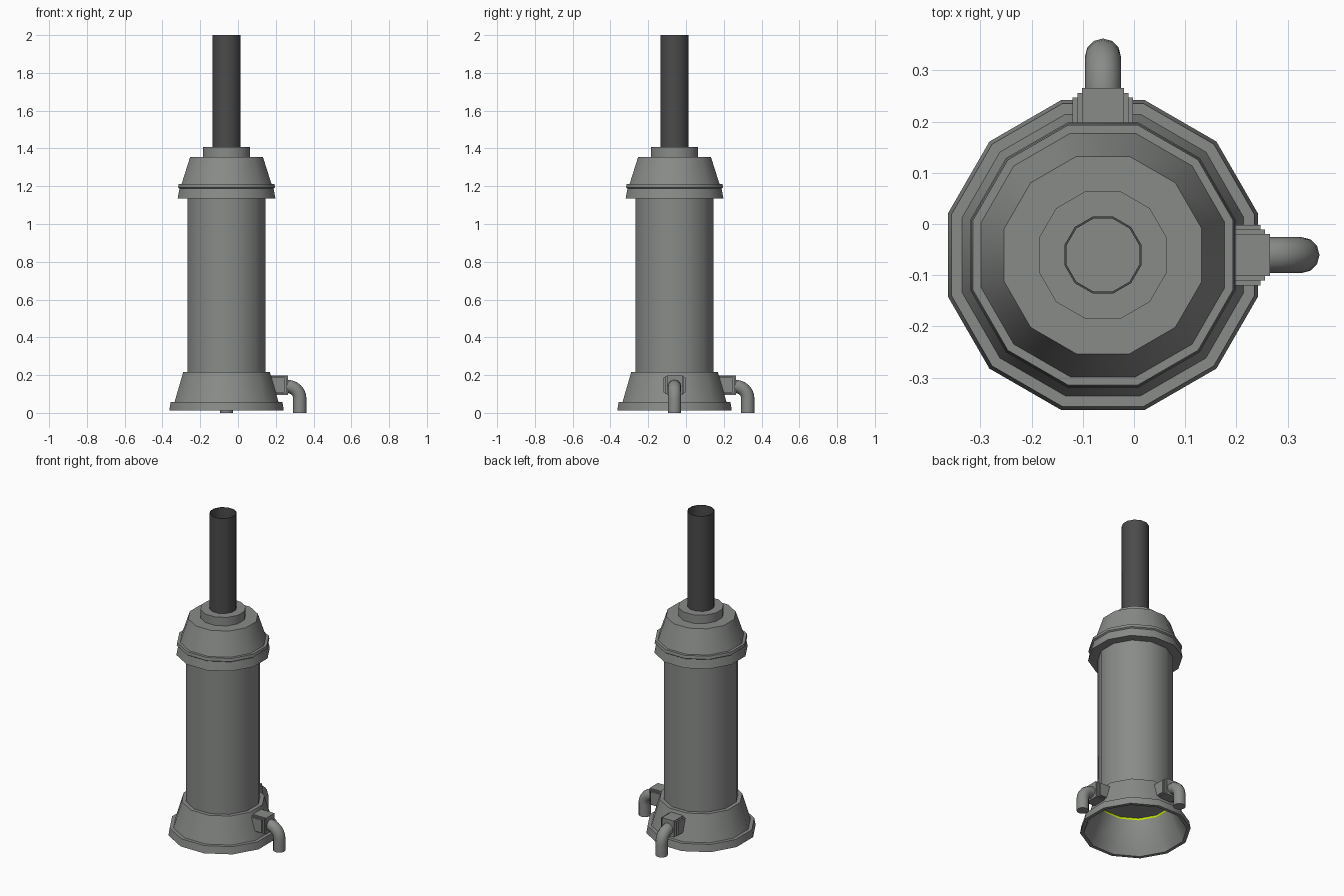
import bpy, bmesh, math
from mathutils import Matrix, Vector

cube = bpy.data.objects.get("Cube")
if cube:
    bpy.data.objects.remove(cube, do_unlink=True)

C = -0.0607          # axis of the column in x and y
SIDES = 12


def material(name, rgb):
    m = bpy.data.materials.new(name)
    m.use_nodes = True
    m.diffuse_color = (*rgb, 1)
    m.node_tree.nodes["Principled BSDF"].inputs["Base Color"].default_value = (*rgb, 1)
    return m


grey = material("steel grey", (0.25, 0.26, 0.25))
dark = material("dark iron", (0.07, 0.07, 0.07))
lime = material("lime seal", (0.55, 0.75, 0.0))


def finish(name, bm, *mats):
    bmesh.ops.recalc_face_normals(bm, faces=bm.faces)
    mesh = bpy.data.meshes.new(name)
    bm.to_mesh(mesh)
    bm.free()
    for m in mats:
        mesh.materials.append(m)
    ob = bpy.data.objects.new(name, mesh)
    bpy.context.collection.objects.link(ob)
    bpy.ops.object.select_all(action="DESELECT")
    ob.select_set(True)
    bpy.context.view_layer.objects.active = ob
    bpy.ops.object.shade_smooth_by_angle(angle=math.radians(35))
    return ob


def lathe(name, profile, mats, closed=False, accent=None):
    """Twelve-sided turned part; profile holds (flat-side radius, height)."""
    bm = bmesh.new()
    rings = []
    for apothem, z in profile:
        r = apothem / math.cos(math.pi / SIDES)
        rings.append([bm.verts.new((C + r * math.cos(a), C + r * math.sin(a), z))
                      for a in ((i + 0.5) * math.tau / SIDES for i in range(SIDES))])
    count = len(rings) if closed else len(rings) - 1
    for k in range(count):
        lo, hi = rings[k], rings[(k + 1) % len(rings)]
        for i in range(SIDES):
            j = (i + 1) % SIDES
            f = bm.faces.new((lo[i], lo[j], hi[j], hi[i]))
            f.material_index = int(k == accent)
    if not closed:
        bm.faces.new(rings[0])
        bm.faces.new(rings[-1])
    return finish(name, bm, *mats)


# Hollow flared base with a coloured seal at the top of its inside
lathe("base", [(0.303, 0.013), (0.296, 0.058), (0.275, 0.058), (0.229, 0.217),
               (0.2, 0.217), (0.2, 0.2), (0.265, 0.05), (0.283, 0.013)],
      (grey, lime), closed=True, accent=4)

# Column, collar with cap, and neck
lathe("body", [(0.206, 0.213), (0.206, 1.15)], (grey,))
lathe("cap", [(0.259, 1.135), (0.249, 1.188), (0.257, 1.194), (0.254, 1.212),
              (0.238, 1.212), (0.193, 1.354)], (grey,))
lathe("neck", [(0.125, 1.35), (0.125, 1.407)], (grey,))

# Open chimney tube
lathe("chimney", [(0.075, 1.4), (0.075, 2.0), (0.071, 2.0), (0.071, 1.4)],
      (dark,), closed=True)


def box(bm, x0, x1, half_y, z0, z1):
    size = Matrix.Diagonal((x1 - x0, 2 * half_y, z1 - z0, 1))
    at = Matrix.Translation(((x0 + x1) / 2, 0, (z0 + z1) / 2))
    bmesh.ops.create_cube(bm, size=1, matrix=at @ size)


def outlet(label, turn):
    place = Matrix.Translation((C, C, 0)) @ Matrix.Rotation(turn, 4, "Z")
    # Stepped valve block
    bm = bmesh.new()
    for out, half_y, half_z in ((0.308, 0.059, 0.04), (0.317, 0.05, 0.046), (0.326, 0.041, 0.051)):
        box(bm, 0.225, out, half_y, 0.147 - half_z, 0.147 + half_z)
    bm.transform(place)
    finish(label + "_valve_block", bm, grey)
    # Elbow pipe swept along a bent path
    bend, reach, radius = 0.065, 0.388, 0.0352
    path = [(Vector((0.3, 0, 0.14)), 0.0)]
    for k in range(7):
        a = k / 6 * math.pi / 2
        path.append((Vector((reach - bend + bend * math.sin(a), 0,
                             0.14 - bend + bend * math.cos(a))), a))
    path.append((Vector((reach, 0, 0)), math.pi / 2))
    bm = bmesh.new()
    rings = []
    for p, a in path:
        up = Vector((math.sin(a), 0, math.cos(a)))
        side = Vector((0, 1, 0))
        rings.append([bm.verts.new(p + radius * (math.cos(t) * up + math.sin(t) * side))
                      for t in (i * math.tau / SIDES for i in range(SIDES))])
    for lo, hi in zip(rings, rings[1:]):
        for i in range(SIDES):
            j = (i + 1) % SIDES
            bm.faces.new((lo[i], lo[j], hi[j], hi[i]))
    bm.faces.new(rings[0])
    bm.faces.new(rings[-1])
    bm.transform(place)
    finish(label + "_pipe", bm, grey)


outlet("left", 0)
outlet("back", math.pi / 2)
